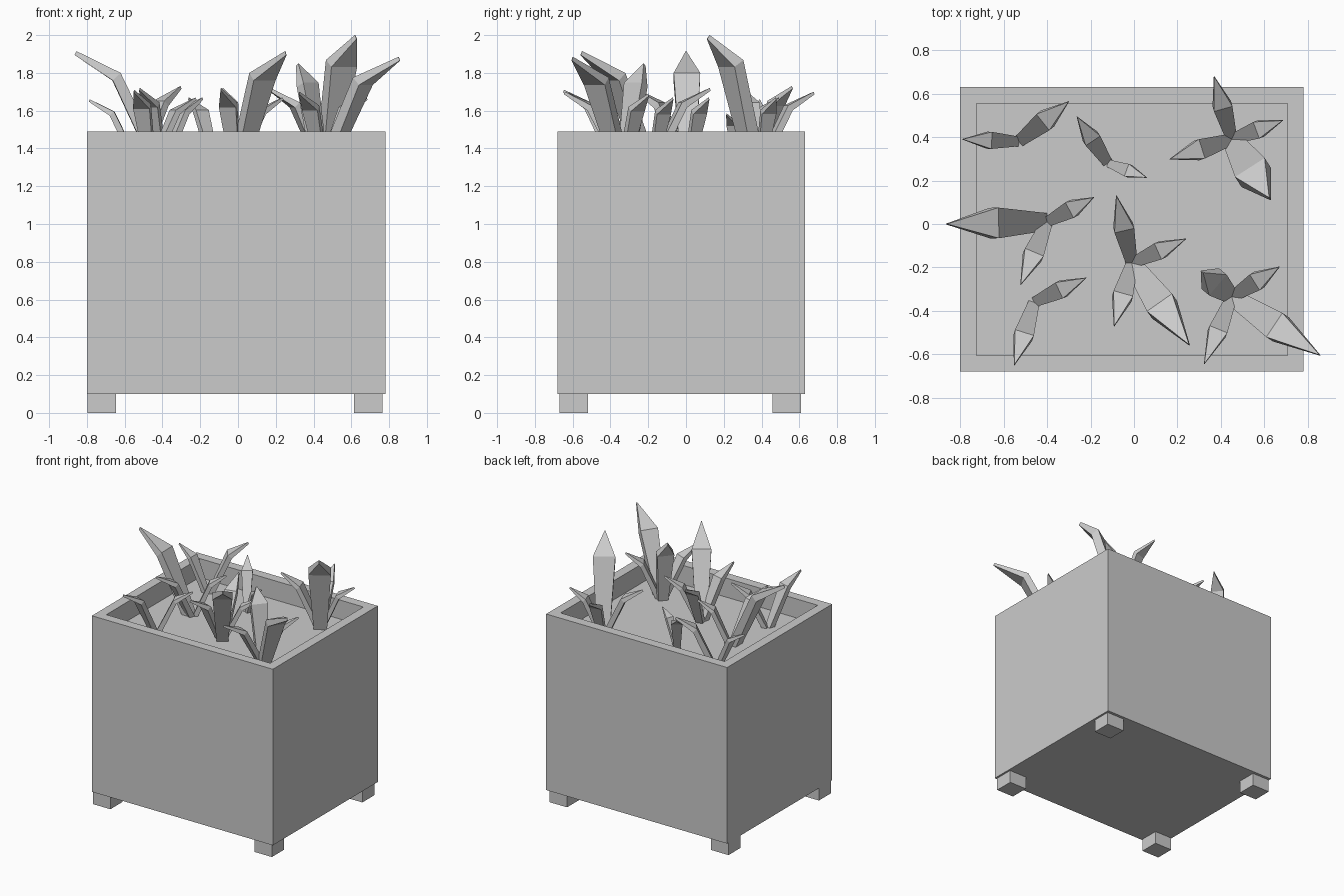
import bpy, bmesh
from mathutils import Vector, Matrix

cube = bpy.data.objects.get("Cube")
if cube:
    bpy.data.objects.remove(cube, do_unlink=True)

grey = bpy.data.materials.new("light_grey")
grey.use_nodes = True
colour = (0.6, 0.6, 0.6, 1)
grey.diffuse_color = colour
grey.node_tree.nodes["Principled BSDF"].inputs["Base Color"].default_value = colour


def finish(bm, name):
    bmesh.ops.recalc_face_normals(bm, faces=bm.faces)
    mesh = bpy.data.meshes.new(name)
    bm.to_mesh(mesh)
    bm.free()
    mesh.materials.append(grey)
    obj = bpy.data.objects.new(name, mesh)
    bpy.context.collection.objects.link(obj)
    return obj


def add_box(bm, low, high):
    low, high = Vector(low), Vector(high)
    place = Matrix.Translation((low + high) / 2) @ Matrix.Diagonal((*(high - low), 1))
    return bmesh.ops.create_cube(bm, size=1, matrix=place)["verts"]


SOIL = 1.34

# Planter: a box whose top is inset to a rim and sunk to the soil
bm = bmesh.new()
add_box(bm, (-0.8, -0.68, 0.1), (0.78, 0.63, 1.49))
bm.faces.ensure_lookup_table()
top = max(bm.faces, key=lambda f: f.calc_center_median().z)
bmesh.ops.inset_region(bm, faces=[top], thickness=0.105)
soil = bmesh.ops.extrude_face_region(bm, geom=[top])["geom"]
bmesh.ops.delete(bm, geom=[top], context="FACES_ONLY")
for v in [g for g in soil if isinstance(g, bmesh.types.BMVert)]:
    v.co.z = SOIL
finish(bm, "planter_box")

# Feet under the four corners
for side, x in (("right", -0.797), ("left", 0.613)):
    for end, y in (("front", -0.67), ("back", 0.458)):
        bm = bmesh.new()
        add_box(bm, (x, y, 0), (x + 0.152, y + 0.15, 0.1))
        finish(bm, f"foot_{end}_{side}")


def add_blade(bm, base, tip):
    """Bent tapering leaf with a rectangular section, sized by its height."""
    h = tip.z - base.z
    out = Vector((tip.x - base.x, tip.y - base.y, 0))
    side = Vector((-out.y, out.x, 0)).normalized()
    bend = base + out * 0.49 + Vector((0, 0, h * 0.8))
    stem, leaf = (bend - base).normalized(), (tip - bend).normalized()
    rings = []
    for point, along, width, thick in ((base, stem, 0.14, 0.11),
                                       (bend, stem + leaf, 0.245, 0.1),
                                       (tip, leaf, 0.006, 0.04)):
        under = side.cross(along).normalized()
        if under.z > 0:
            under = -under
        ring = []
        for s, t in ((-1, 0), (1, 0), (1, 1), (-1, 1)):
            ring.append(bm.verts.new(point + side * s * width * h / 2 + under * t * thick * h))
        rings.append(ring)
    for a, b in zip(rings, rings[1:]):
        for i in range(4):
            j = (i + 1) % 4
            bm.faces.new((a[i], a[j], b[j], b[i]))
    bm.faces.new(rings[0])
    bm.faces.new(rings[-1])


# Plants: root position, then the tip of each leaf
plants = {
    "plant_back_right": ((-0.53, 0.38), (-0.785, 0.39, 1.66), (-0.305, 0.56, 1.73)),
    "plant_back_middle": ((-0.12, 0.28), (-0.26, 0.49, 1.67), (0.055, 0.215, 1.585)),
    "plant_back_left": ((0.45, 0.39), (0.37, 0.675, 1.7), (0.68, 0.475, 1.67),
                        (0.17, 0.3, 1.72), (0.62, 0.125, 2.0)),
    "plant_middle_right": ((-0.4, 0.01), (-0.855, 0, 1.915), (-0.19, 0.12, 1.67),
                           (-0.52, -0.275, 1.72)),
    "plant_middle": ((-0.01, -0.18), (-0.08, 0.125, 1.72), (0.235, -0.07, 1.67),
                     (-0.09, -0.465, 1.72), (0.25, -0.55, 1.915)),
    "plant_front_right": ((-0.46, -0.36), (-0.55, -0.645, 1.71), (-0.225, -0.25, 1.67)),
    "plant_front_left": ((0.45, -0.335), (0.32, -0.225, 1.85), (0.665, -0.2, 1.69),
                         (0.325, -0.64, 1.7), (0.85, -0.6, 1.885)),
}
for name, (root, *tips) in plants.items():
    bm = bmesh.new()
    for tip in tips:
        add_blade(bm, Vector((*root, SOIL)), Vector(tip))
    finish(bm, name)
